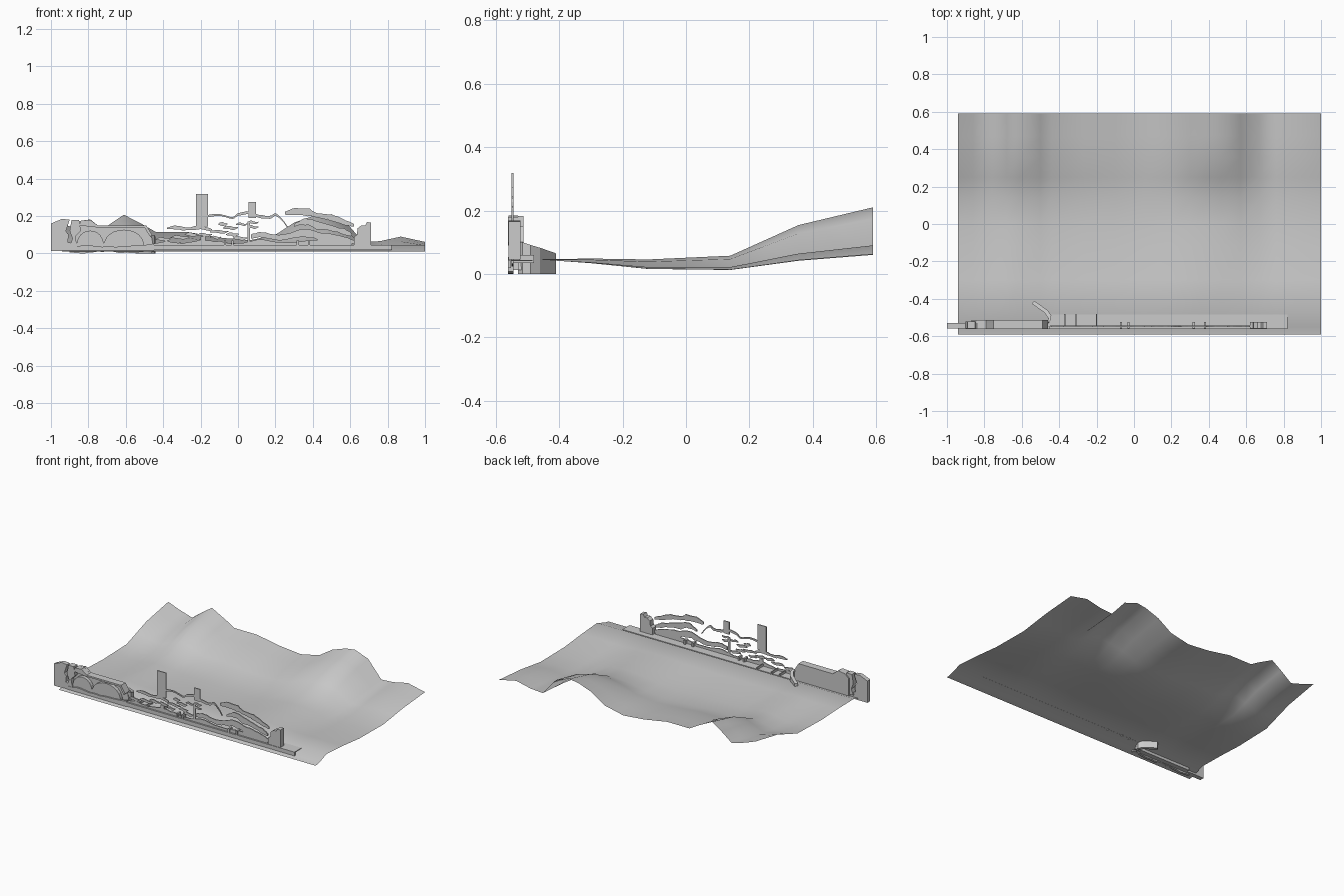
import bpy, bmesh, math, random
random.seed(4)


def interp(x, pts):
    if x <= pts[0][0]:
        return pts[0][1]
    for (a, u), (b, v) in zip(pts, pts[1:]):
        if x <= b:
            return u + (v - u) * (x - a) / (b - a)
    return pts[-1][1]


def finish(bm, name):
    bmesh.ops.recalc_face_normals(bm, faces=bm.faces)
    me = bpy.data.meshes.new(name)
    bm.to_mesh(me)
    bm.free()
    ob = bpy.data.objects.new(name, me)
    bpy.context.collection.objects.link(ob)
    return ob


def prism(name, pts, y0, y1):
    """Extrude an x-z outline from y0 to y1."""
    bm = bmesh.new()
    f = bm.faces.new([bm.verts.new((x, y0, z)) for x, z in pts])
    ext = bmesh.ops.extrude_face_region(bm, geom=[f])['geom']
    for v in ext:
        if isinstance(v, bmesh.types.BMVert):
            v.co.y = y1
    # keep the front cap so the solid is closed
    if not f.is_valid:
        bm.faces.new([v for v in bm.verts if v.co.y == y0])
    return finish(bm, name)


def box(name, x0, x1, y0, y1, z0, z1):
    return prism(name, [(x0, z0), (x1, z0), (x1, z1), (x0, z1)], y0, y1)


def ribbon(name, pts, y0=-.551, y1=-.544, n=4):
    """Wavy flat strip from (x, z, half height) points, rounded between points."""
    top, low = [], []
    for i in range(len(pts) - 1):
        p = [pts[max(0, min(len(pts) - 1, i + k))] for k in (-1, 0, 1, 2)]
        for s in range(n + (i == len(pts) - 2)):
            t = s / n
            x, z, h = (.5 * (2 * b + (c - a) * t + (2 * a - 5 * b + 4 * c - d) * t * t
                             + (3 * b - a - 3 * c + d) * t ** 3) for a, b, c, d in zip(*p))
            h = max(h, .002)
            top.append((x, z + h * random.uniform(.8, 1.2)))
            low.append((x, z - h * random.uniform(.8, 1.2)))
    return prism(name, low + top[::-1], y0, y1)


# rolling ground sheet, ridge line along the back edge
back = [(-.94, .16), (-.86, .13), (-.76, .10), (-.68, .16), (-.61, .207), (-.5, .15),
        (-.44, .115), (-.27, .115), (-.1, .085), (.06, .07), (.2, .10), (.3, .165), (.4, .2),
        (.47, .21), (.57, .175), (.67, .06), (.76, .066), (.87, .09), (1, .062)]
base = [(-.59, .01), (-.55, .017), (-.47, .046), (-.3, .034), (-.12, .016),
        (.14, .013), (.355, .043), (.59, .062)]
gain = [(-.47, 0), (-.12, .2), (.14, .3), (.355, .75), (.59, 1)]
bm = bmesh.new()
xs = [p[0] for p in back]
ys = [-.59, -.55, -.47, -.3, -.12, .0, .14, .25, .355, .47, .59]
grid = [[bm.verts.new((x, y, interp(y, base) + (interp(x, back) - .062) * interp(y, gain)))
         for x in xs] for y in ys]
for r, s in zip(grid, grid[1:]):
    for i in range(len(xs) - 1):
        bm.faces.new((r[i], r[i + 1], s[i + 1], s[i]))
ground = finish(bm, "ground")
for p in ground.data.polygons:
    p.use_smooth = True

# raised verge along the front, its shelf runs into the slope
box("front_verge", -.46, .82, -.562, -.553, .018, .044)
box("verge_shelf", -.46, .82, -.562, -.485, .04, .044)

# left end wall with a tree shaped cut-out
prism("left_wall", [(-1, .012), (-.86, .012), (-.86, .05), (-.91, .06), (-.905, .10),
                    (-.92, .12), (-.90, .18), (-.94, .185), (-1, .16)], -.56, -.53)
prism("left_tree", [(-.90, .04), (-.86, .04), (-.87, .09), (-.84, .12), (-.85, .18),
                    (-.89, .18), (-.90, .12), (-.885, .08)], -.56, -.52)

# embankment: back slab, roof and front humps
prism("embankment_back", [(-.87, .012), (-.45, .012), (-.46, .08), (-.49, .15), (-.75, .15),
                          (-.79, .182), (-.84, .175), (-.87, .15)], -.53, -.513)
prism("embankment_roof", [(-.85, .15), (-.76, .14), (-.5, .138), (-.47, .09), (-.46, .10),
                          (-.49, .15), (-.75, .15), (-.79, .18), (-.84, .175)], -.562, -.513)
for name, cx, r, h in (("hump_small", -.79, .075, .11), ("hump_large", -.61, .11, .115)):
    arc = [(cx + r * math.cos(math.pi * i / 12),
            .012 + h * max(0, math.sin(math.pi * i / 12)) ** .7) for i in range(13)]
    prism(name, arc, -.552, -.53)
ribbon("embankment_foot", [(-.9, .02, .018), (-.8, .022, .02), (-.7, .024, .012),
                           (-.6, .02, .018), (-.45, .03, .02)], -.562, -.545)

# curved flank wall running back from the embankment
path = [(-.455, -.52), (-.45, -.495), (-.47, -.465), (-.505, -.44), (-.54, -.415)]
bm = bmesh.new()
rings = []
for i, (x, y) in enumerate(path):
    t = .1 - .035 * i / 4
    rings.append([bm.verts.new(c) for c in ((x - .008, y - .01, 0), (x + .008, y + .004, 0),
                                           (x + .008, y + .004, t), (x - .008, y - .01, t))])
for a, b in zip(rings, rings[1:]):
    for k in range(4):
        bm.faces.new((a[k], a[(k + 1) % 4], b[(k + 1) % 4], b[k]))
bm.faces.new(rings[0])
bm.faces.new(rings[-1])
finish(bm, "flank_wall")

# upright flat trunks
box("tall_trunk", -.225, -.16, -.551, -.544, .145, .318)
box("tall_trunk_stem", -.20, -.175, -.551, -.544, .03, .09)
box("short_trunk", .055, .097, -.551, -.544, .19, .275)
box("short_trunk_stem", .05, .065, -.551, -.544, .03, .17)

# foliage strips cut from thin sheet
ribbon("upper_branch", [(-.16, .2, .006), (-.1, .206, .005), (-.03, .19, .005), (.0, .208, .007),
                        (.06, .217, .008), (.11, .2, .008), (.17, .193, .007), (.2, .208, .007),
                        (.235, .18, .005), (.265, .14, .004)])
ribbon("crown", [(.25, .215, .008), (.29, .222, .016), (.37, .222, .02), (.42, .205, .013),
                 (.46, .197, .012), (.5, .192, .016), (.56, .17, .014), (.62, .15, .007)])
ribbon("middle_foliage", [(.3, .15, .006), (.36, .17, .017), (.42, .15, .02), (.5, .135, .014),
                          (.57, .115, .016), (.61, .10, .008)])
ribbon("lower_foliage", [(.07, .09, .012), (.13, .1, .014), (.2, .085, .014), (.28, .095, .017),
                         (.36, .11, .022), (.45, .09, .02), (.54, .08, .018), (.62, .06, .01)])
ribbon("left_branch", [(-.38, .135, .004), (-.33, .138, .01), (-.27, .132, .008),
                       (-.2, .138, .009), (-.14, .125, .006)])
ribbon("low_hedge", [(-.45, .04, .012), (-.38, .045, .02), (-.3, .04, .013), (-.2, .05, .022),
                     (-.1, .045, .018), (0, .04, .014), (.1, .05, .022), (.25, .045, .016),
                     (.42, .05, .02), (.61, .045, .015)])

# small floating leaves
leaves = [(-.4, .075, .04), (-.31, .085, .05), (-.25, .1, .035), (-.18, .098, .04),
          (-.1, .115, .05), (-.12, .085, .03), (-.04, .135, .04), (-.03, .1, .035),
          (.02, .155, .03), (.08, .165, .03), (.01, .08, .04), (.08, .14, .03), (-.08, .155, .025)]
for i, (x, z, w) in enumerate(leaves):
    h = random.uniform(.006, .009)
    ribbon(f"leaf_{i}", [(x - w, z, .002), (x - w * .4, z + .004, h), (x + w * .4, z - .002, h),
                         (x + w, z + .003, .002)], n=3)

# cross braces around the foliage
for i, x in enumerate((-.37, -.31, -.2)):
    box(f"rear_brace_{i}", x - .003, x + .003, -.55, -.48, .035, .06)
for i, x in enumerate((-.07, -.03, .32, .38)):
    box(f"cross_brace_{i}", x - .006, x + .006, -.56, -.525, .04, .07)

# right end post
prism("right_post", [(.62, .045), (.712, .045), (.712, .165), (.69, .168), (.68, .15),
                     (.66, .15), (.64, .135), (.635, .1), (.62, .09)], -.56, -.523)
